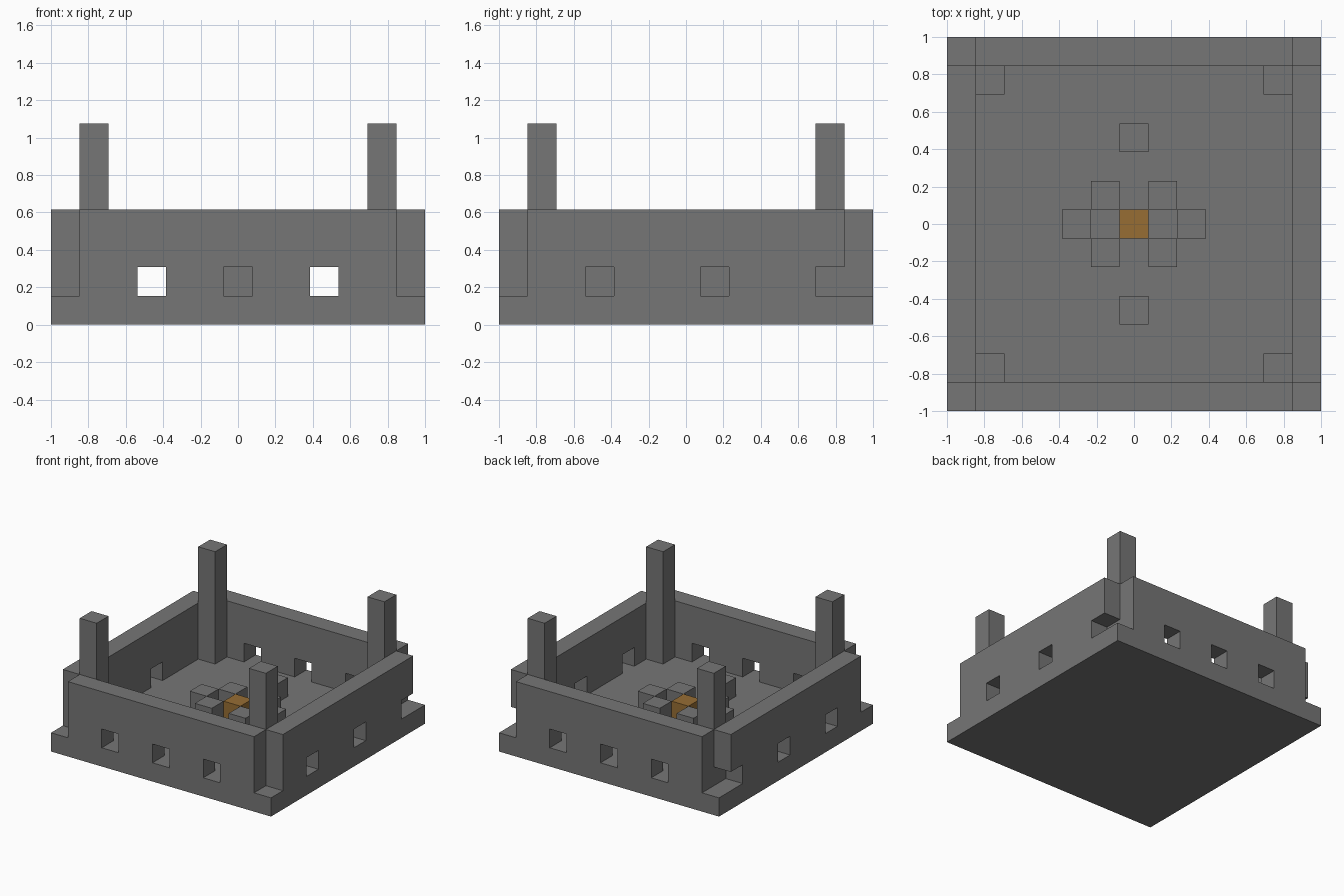
import bpy
import bmesh
from math import pi
from mathutils import Matrix, Vector

U = 2 / 13  # one block

cube = bpy.data.objects.get("Cube")
if cube:
    bpy.data.objects.remove(cube, do_unlink=True)


def material(name, rgb):
    mat = bpy.data.materials.new(name)
    mat.use_nodes = True
    mat.diffuse_color = (*rgb, 1)
    mat.node_tree.nodes["Principled BSDF"].inputs["Base Color"].default_value = (*rgb, 1)
    return mat


stone = material("grey stone", (0.18, 0.18, 0.18))
amber = material("amber", (0.31, 0.155, 0.034))


def finish(name, bm, mat):
    bmesh.ops.recalc_face_normals(bm, faces=bm.faces)
    mesh = bpy.data.meshes.new(name)
    bm.to_mesh(mesh)
    bm.free()
    mesh.materials.append(mat)
    obj = bpy.data.objects.new(name, mesh)
    bpy.context.collection.objects.link(obj)


def block(name, x, y, bottom, top, mat=stone, width=1):
    """Upright box centred on a grid cell, measured in blocks."""
    bm = bmesh.new()
    place = Matrix.Translation(Vector((x, y, (bottom + top) / 2)) * U)
    size = Matrix.Diagonal((width * U, width * U, (top - bottom) * U, 1))
    bmesh.ops.create_cube(bm, size=1, matrix=place @ size)
    finish(name, bm, mat)


def wall(name, windows, angle, flip=1):
    """Wall outline with square openings along its foot, extruded one block."""
    outline = [(-5.5, 1)]
    for c in windows:
        outline += [(c - 0.5, 1), (c - 0.5, 2), (c + 0.5, 2)]
        if c < 5:
            outline.append((c + 0.5, 1))
    if windows[-1] < 5:
        outline.append((5.5, 1))
    outline += [(5.5, 4), (-5.5, 4)]

    bm = bmesh.new()
    face = bm.faces.new([bm.verts.new((flip * a * U, -6.5 * U, z * U)) for a, z in outline])
    new = bmesh.ops.extrude_face_region(bm, geom=[face])["geom"]
    moved = [v for v in new if isinstance(v, bmesh.types.BMVert)]
    bmesh.ops.translate(bm, verts=moved, vec=(0, U, 0))
    bmesh.ops.rotate(bm, verts=bm.verts, cent=(0, 0, 0), matrix=Matrix.Rotation(angle, 3, "Z"))
    finish(name, bm, stone)


# Floor slab
block("floor", 0, 0, 0, 1, width=13)

# Walls; the side walls have their last opening at the back end
wall("front_wall", (-3, 0, 3), 0)
wall("back_wall", (-3, 0, 3), pi)
wall("left_wall", (-3, 1, 5), pi / 2)
wall("right_wall", (-3, 1, 5), -pi / 2, flip=-1)

# Corner posts
for x, side in ((5, "left"), (-5, "right")):
    for y, end in ((-5, "front"), (5, "back")):
        block(f"{end}_{side}_post", x, y, 1, 7)

# Ring of stones around the hearth
ring = [(x, y) for x in (-1, 1) for y in (-1, 1)] + [(-2, 0), (2, 0), (0, -3), (0, 3)]
for i, (x, y) in enumerate(ring, 1):
    block(f"hearth_stone_{i}", x, y, 1, 2)
block("hearth_core", 0, 0, 1, 2, amber)
